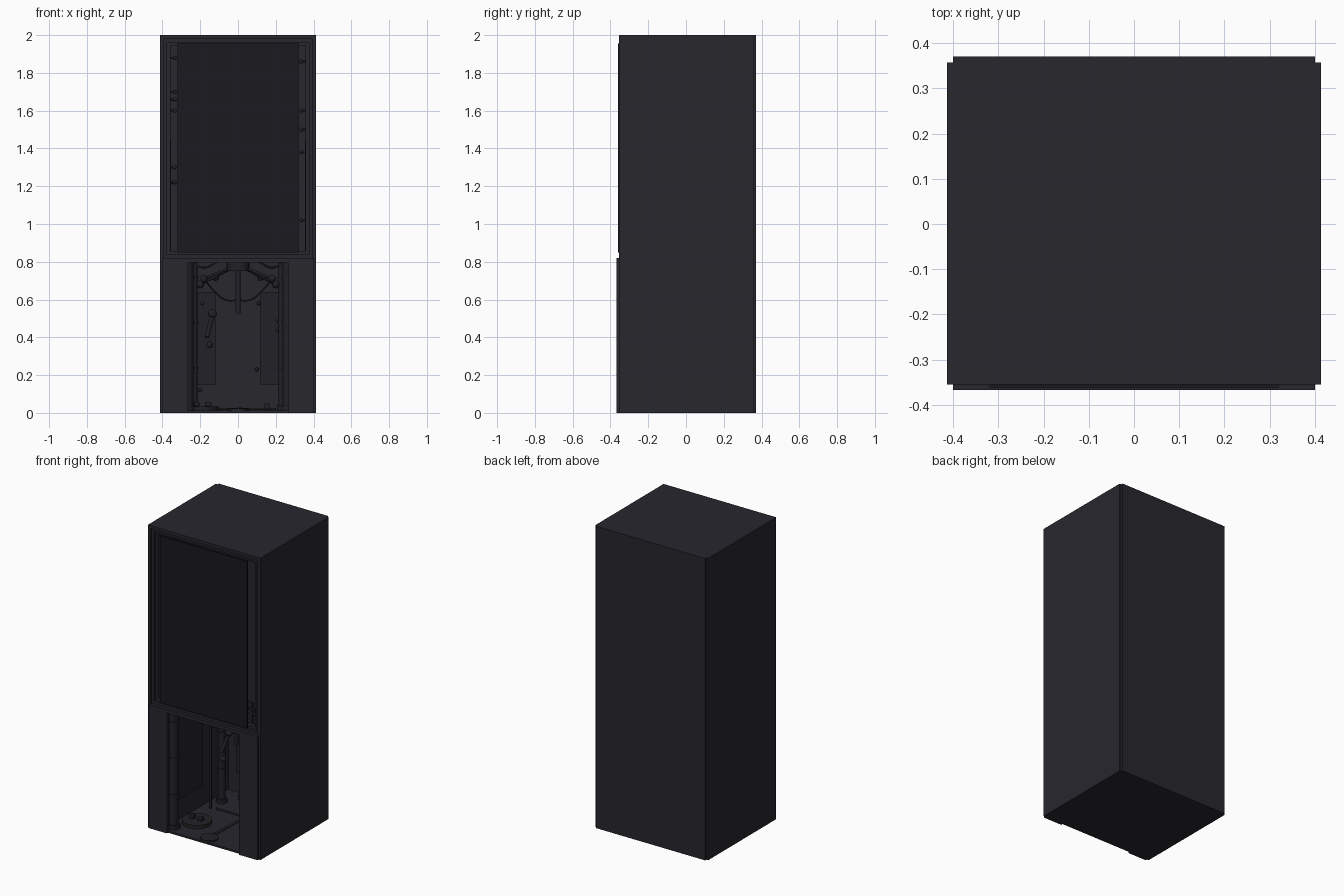
import bpy, bmesh, math
from mathutils import Vector

if "Cube" in bpy.data.objects:
    bpy.data.objects.remove(bpy.data.objects["Cube"])


def material(name, col):
    m = bpy.data.materials.new(name)
    m.diffuse_color = (*col, 1)
    m.use_nodes = True
    m.node_tree.nodes["Principled BSDF"].inputs["Base Color"].default_value = m.diffuse_color
    return m


SHELL = material("dark_shell", (0.020, 0.020, 0.027))
GLASS = material("dark_door", (0.010, 0.010, 0.014))
METAL = material("dark_metal", (0.016, 0.016, 0.020))


def finish(name, bm, mat, bevel=0):
    me = bpy.data.meshes.new(name)
    bm.to_mesh(me)
    bm.free()
    ob = bpy.data.objects.new(name, me)
    bpy.context.collection.objects.link(ob)
    me.materials.append(mat)
    if bevel:
        mod = ob.modifiers.new("bevel", "BEVEL")
        mod.width, mod.segments = bevel, 2
    return ob


def box(name, x, y, z, mat=SHELL, bevel=0):
    bm = bmesh.new()
    bmesh.ops.create_cube(bm, size=1)
    for v in bm.verts:
        v.co = [r[0] + (c + 0.5) * (r[1] - r[0]) for c, r in zip(v.co, (x, y, z))]
    return finish(name, bm, mat, bevel)


def pair(name, x, y, z, mat=SHELL, bevel=0):
    box(name + "_right", x, y, z, mat, bevel)
    box(name + "_left", (-x[1], -x[0]), y, z, mat, bevel)


def rod(name, a, b, r, mat=METAL, sides=20):
    a, b = Vector(a), Vector(b)
    bm = bmesh.new()
    bmesh.ops.create_cone(bm, cap_ends=True, segments=sides, radius1=r, radius2=r, depth=(b - a).length)
    q = (b - a).to_track_quat("Z", "Y")
    for v in bm.verts:
        v.co = q @ v.co + (a + b) / 2
    for f in bm.faces:
        f.smooth = len(f.verts) == 4
    return finish(name, bm, mat)


def ball(name, c, r):
    bm = bmesh.new()
    bmesh.ops.create_uvsphere(bm, u_segments=14, v_segments=8, radius=r)
    bmesh.ops.translate(bm, verts=bm.verts, vec=c)
    for f in bm.faces:
        f.smooth = True
    return finish(name, bm, METAL)


def cable(name, pts, r):
    cu = bpy.data.curves.new(name, "CURVE")
    cu.dimensions = "3D"
    cu.bevel_depth, cu.bevel_resolution, cu.resolution_u = r, 2, 8
    sp = cu.splines.new("BEZIER")
    sp.bezier_points.add(len(pts) - 1)
    for bp, p in zip(sp.bezier_points, pts):
        bp.co = p
        bp.handle_left_type = bp.handle_right_type = "AUTO"
    ob = bpy.data.objects.new(name, cu)
    bpy.context.collection.objects.link(ob)
    cu.materials.append(METAL)


def frame(name, x, z0, z1, w, y):
    pair(name + "_stile", (x - w, x), y, (z0, z1))
    box(name + "_head", (-x + w, x - w), y, (z1 - w, z1))
    box(name + "_sill", (-x + w, x - w), y, (z0, z0 + w))


# Outer cabinet
pair("side_wall", (0.393, 0.413), (-0.355, 0.357), (0, 2))
box("roof", (-0.393, 0.393), (-0.355, 0.357), (1.98, 2))
box("floor", (-0.393, 0.393), (-0.355, 0.357), (0, 0.012))
box("inner_back", (-0.393, 0.393), (0.335, 0.357), (0.012, 1.98))
box("back_panel", (-0.40, 0.40), (0.357, 0.37), (0, 2))

# Upper stepped frame and door
frame("outer_frame", 0.393, 0.82, 1.98, 0.018, (-0.345, -0.31))
frame("inner_frame", 0.375, 0.838, 1.962, 0.018, (-0.328, -0.30))
box("door_panel", (-0.32, 0.32), (-0.361, -0.352), (0.85, 1.955), GLASS)

# Lower front panels and ledge
pair("lower_front_panel", (0.265, 0.40), (-0.367, -0.345), (0, 0.80))
box("front_ledge", (-0.40, 0.40), (-0.367, -0.32), (0.797, 0.82))

# Inner linings
pair("side_lining", (0.305, 0.32), (-0.335, 0.335), (0.012, 0.80))
pair("side_access_panel", (0.297, 0.305), (-0.24, 0.05), (0.15, 0.78), METAL)
pair("back_access_panel", (0.12, 0.24), (0.32, 0.335), (0.15, 0.64), METAL)
pair("upper_side_plate", (0.355, 0.393), (-0.29, 0.2), (0.82, 1.45), METAL)

# Vertical pipes with collars
for s, side in ((-1, "left"), (1, "right")):
    for y, r, tag in ((-0.295, 0.032, "front"), (0.167, 0.022, "rear")):
        x = s * (0.268 if tag == "front" else 0.236)
        rod(f"{tag}_pipe_{side}", (x, y, 0.012), (x, y, 0.84), r)
        for z in (0.23, 0.47, 0.71):
            rod(f"{tag}_pipe_collar_{side}", (x, y, z), (x, y, z + 0.014), r + 0.005)
        rod(f"{tag}_pipe_foot_{side}", (x, y, 0.012), (x, y, 0.04), r + 0.012, sides=6)
    rod(f"thin_pipe_{side}", (s * 0.245, 0.06, 0.012), (s * 0.245, 0.06, 0.9), 0.009)

# Floor fittings
rod("large_floor_disc", (-0.19, -0.16, 0.012), (-0.19, -0.16, 0.035), 0.09, sides=32)
for dx in (-0.03, 0.03):
    box("disc_bolt", (-0.205 + dx, -0.175 + dx), (-0.175, -0.145), (0.035, 0.058), METAL, 0.003)
rod("small_floor_disc", (0, -0.30, 0.012), (0, -0.30, 0.022), 0.055, sides=32)
rod("floor_tube", (0, -0.25, 0.02), (0.02, 0.2, 0.02), 0.008)
rod("floor_cross_tube", (-0.2, 0.06, 0.02), (0.2, 0.06, 0.02), 0.006)
pair("floor_bracket", (0.14, 0.17), (0.24, 0.3), (0.012, 0.05), METAL, 0.004)

# Central hanging post and radiating arms
rod("hanging_post", (0, -0.02, 0.525), (0, -0.02, 1.0), 0.014)
rod("post_hub", (0, -0.02, 0.75), (0, -0.02, 0.80), 0.06)
for s in (-1, 1):
    for x, y, z in ((0.18, -0.08, 0.71), (0.20, 0.08, 0.68), (0.12, 0.14, 0.72)):
        rod("arm", (0, -0.02, 0.785), (s * x, y, z), 0.007, sides=10)
        ball("arm_joint", (s * x, y, z), 0.021)
    cable("drooping_cable", [(s * 0.18, -0.08, 0.71), (s * 0.13, -0.03, 0.65),
                             (s * 0.07, 0, 0.60), (0, 0.03, 0.595)], 0.004)
    cable("upper_cable", [(s * 0.26, 0.06, 0.84), (s * 0.19, 0, 0.77),
                          (s * 0.09, -0.03, 0.81), (0, -0.02, 0.84)], 0.005)

# Hand lever
rod("lever_arm", (-0.135, 0.1, 0.52), (-0.165, 0.06, 0.40), 0.011)
ball("lever_pivot", (-0.135, 0.1, 0.525), 0.024)
ball("lever_knob", (-0.15, 0.06, 0.36), 0.018)

# Small knobs on the linings
for x, z in ((-0.19, 0.58), (0.11, 0.58), (0.21, 0.49), (0.21, 0.44), (0.10, 0.23), (-0.20, 0.12)):
    ball("wall_knob", (x, 0.32, z), 0.01)
for s, heights in ((-1, (1.88, 1.70, 1.66, 1.60, 1.30, 1.22)), (1, (1.86, 1.60, 1.50, 1.38, 1.02))):
    for z in heights:
        ball("edge_knob", (s * 0.335, -0.2, z), 0.011)
        rod("edge_knob_stem", (s * 0.335, -0.2, z), (s * 0.393, -0.2, z), 0.005, sides=10)
